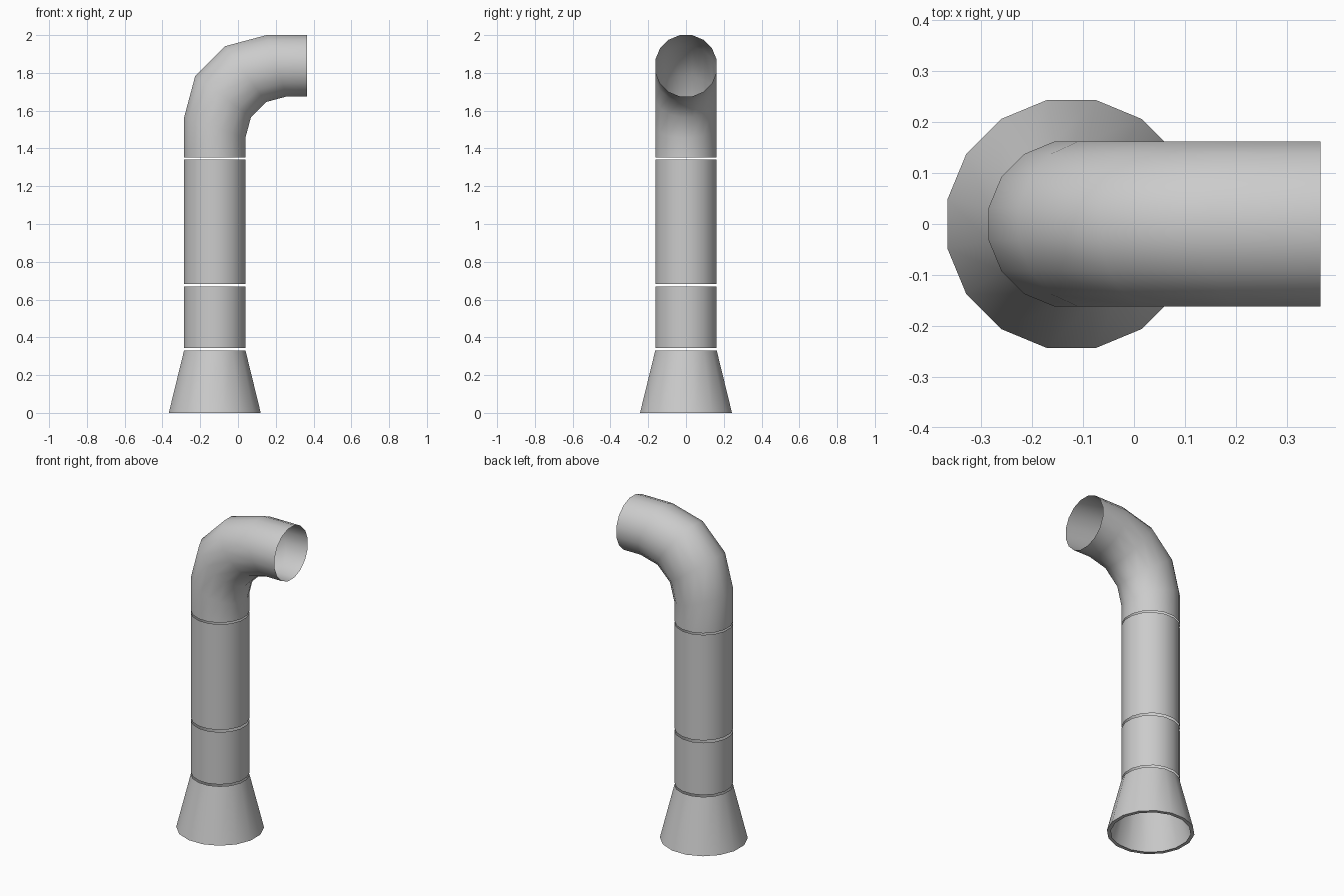
import bpy, bmesh, math

if "Cube" in bpy.data.objects:
    bpy.data.objects.remove(bpy.data.objects["Cube"])

SIDES = 16
CX = -0.123                      # pipe axis
HALF = 0.1625                    # pipe half width across the flats
FLAT = math.cos(math.pi / SIDES)


def ring(bm, outer, inner, half_y):
    """Oval ring spanning two (x, z) points, flats facing the axes."""
    pts = []
    for i in range(SIDES):
        a = 2 * math.pi * (i + 0.5) / SIDES
        c, s = math.cos(a) / FLAT, math.sin(a) / FLAT
        x = (outer[0] + inner[0]) / 2 + (inner[0] - outer[0]) / 2 * c
        z = (outer[1] + inner[1]) / 2 + (inner[1] - outer[1]) / 2 * c
        pts.append(bm.verts.new((x, half_y * s, z)))
    return pts


def tube(name, sections):
    """Open tube skinned through (outer, inner, half_y) sections."""
    bm = bmesh.new()
    rings = [ring(bm, *s) for s in sections]
    for a, b in zip(rings, rings[1:]):
        for i in range(SIDES):
            j = (i + 1) % SIDES
            bm.faces.new((a[i], a[j], b[j], b[i]))
    mesh = bpy.data.meshes.new(name)
    bm.to_mesh(mesh)
    bm.free()
    obj = bpy.data.objects.new(name, mesh)
    bpy.context.collection.objects.link(obj)
    bpy.ops.object.select_all(action='DESELECT')
    obj.select_set(True)
    bpy.context.view_layer.objects.active = obj
    bpy.ops.object.shade_smooth_by_angle(angle=math.radians(40))
    return obj


def level(z, half=HALF):
    return ((CX - half, z), (CX + half, z), half)


# flared foot with a turned-in bottom rim
tube("flared_base", [level(0, 0.222), level(0, 0.2435), level(0.331)])

# straight pipe lengths, separated by narrow gaps
tube("lower_pipe", [level(0.343), level(0.669)])
tube("upper_pipe", [level(0.683), level(1.341)])

# elbow: outer and inner bends have their own arc centres
bend = [level(1.351)]
for k in range(4):
    a = math.radians(30 * k)
    outer = (0.151 - 0.4365 * math.cos(a), 1.5635 + 0.4365 * math.sin(a))
    inner = (0.2575 - 0.218 * math.cos(a), 1.457 + 0.218 * math.sin(a))
    bend.append((outer, inner, HALF))
bend.append(((0.3665, 2.0), (0.3665, 1.675), HALF))
tube("elbow_outlet", bend)
